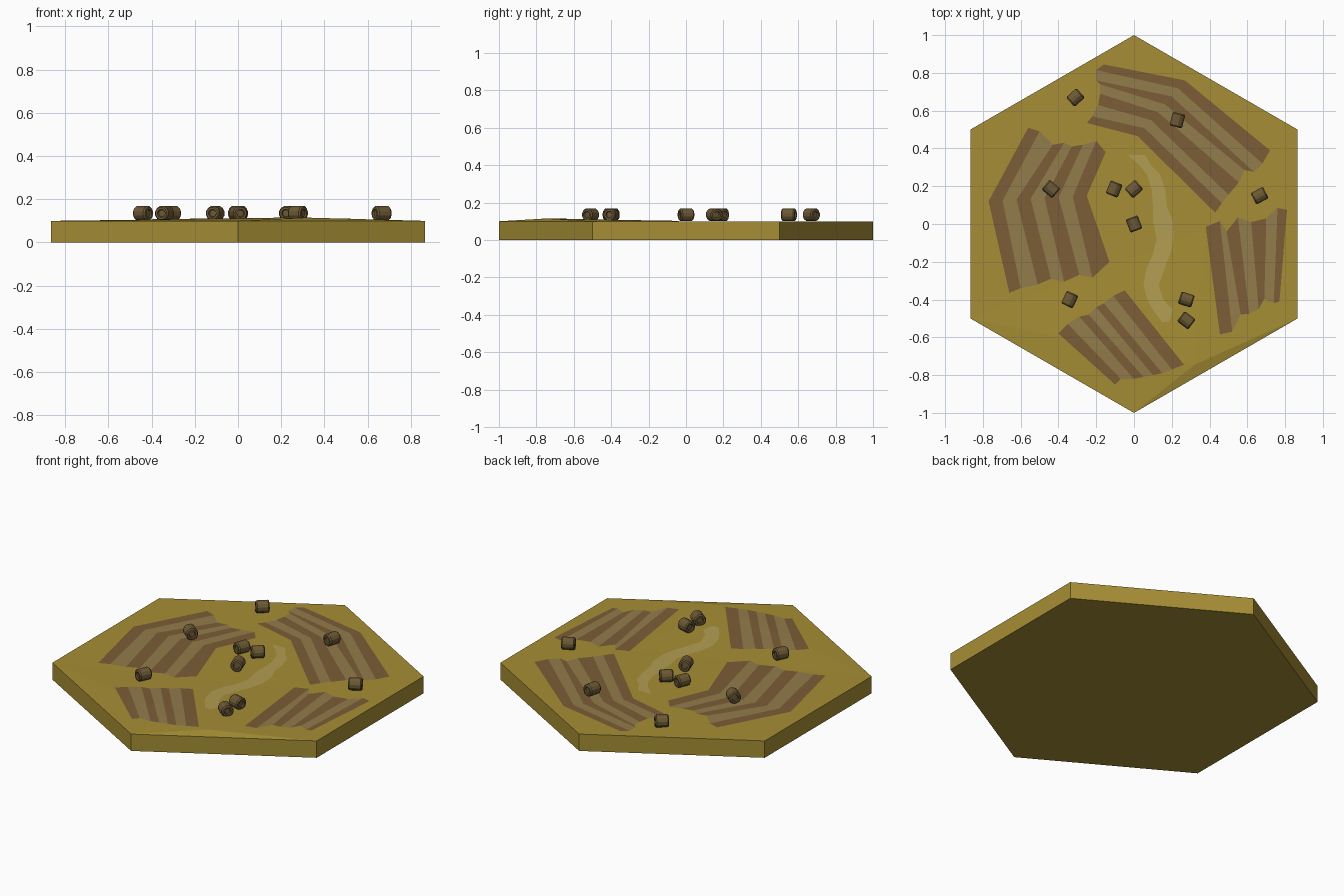
import bpy, bmesh, math
from mathutils import Vector, Matrix
from mathutils.bvhtree import BVHTree

if "Cube" in bpy.data.objects:
    bpy.data.objects.remove(bpy.data.objects["Cube"])


def material(name, rgb):
    m = bpy.data.materials.new(name)
    m.diffuse_color = (*rgb, 1)
    m.use_nodes = True
    m.node_tree.nodes["Principled BSDF"].inputs["Base Color"].default_value = m.diffuse_color
    return m


GROUND = material("dry_grass", (0.38, 0.27, 0.035))
SOIL = material("dark_soil", (0.20, 0.11, 0.037))
CROP = material("pale_crop", (0.29, 0.20, 0.07))
TRACK = material("sandy_track", (0.45, 0.34, 0.085))
HAY = material("hay", (0.15, 0.10, 0.036))


def add_object(name, verts, faces, mats, indices=None):
    me = bpy.data.meshes.new(name)
    me.from_pydata(verts, [], faces)
    for m in mats:
        me.materials.append(m)
    if indices:
        for p, i in zip(me.polygons, indices):
            p.material_index = i
    ob = bpy.data.objects.new(name, me)
    bpy.context.collection.objects.link(ob)
    return ob


# Hexagonal tile with a low knoll near the front right edge
H = 0.1
ring = [(math.sin(k * math.pi / 3), -math.cos(k * math.pi / 3)) for k in range(6)]
verts = [(x, y, 0) for x, y in ring] + [(x, y, H) for x, y in ring]
verts += [(0.32, -0.745, 0.115), (0.38, -0.03, H)]
P, Q = 12, 13
faces = [tuple(reversed(range(6)))]
faces += [(k, (k + 1) % 6, (k + 1) % 6 + 6, k + 6) for k in range(6)]
faces += [(6, 7, P), (7, Q, P), (Q, 11, P), (11, 6, P)]
faces += [(7, 8, Q), (8, 9, Q), (9, 10, Q), (10, 11, Q)]
add_object("hex_tile", verts, faces, [GROUND])
terrain = BVHTree.FromPolygons([Vector(v) for v in verts], faces)


def drape(x, y, lift=0.002):
    hit = terrain.ray_cast(Vector((x, y, 1)), Vector((0, 0, -1)))[0]
    return (x, y, (hit.z if hit else H) + lift)


def strips(name, lines, mats):
    """Join neighbouring polylines with draped quads, alternating materials."""
    n, vs, fs, ids = len(lines[0]), [], [], []
    for ln in lines:
        vs += [drape(*p) for p in ln]
    for i in range(len(lines) - 1):
        for j in range(n - 1):
            a = i * n + j
            fs.append((a, a + 1, a + n + 1, a + n))
            ids.append(i % len(mats))
    ob = add_object(name, vs, fs, mats, ids)
    bm = bmesh.new()
    bm.from_mesh(ob.data)
    for f in bm.faces:
        f.normal_update()
        if f.normal.z < 0:
            f.normal_flip()
    bm.to_mesh(ob.data)
    bm.free()


def field(name, starts, ends, bend=None):
    """Furrows from ragged starts to ragged ends, optionally kinked along a bend line."""
    lines, n = [], len(starts) - 1
    for i, (s, e) in enumerate(zip(starts, ends)):
        keys = [Vector(s), Vector(e)]
        if bend:
            keys.insert(1, Vector(bend[0]).lerp(Vector(bend[1]), i / n))
        pts = [keys[0]]
        for a, b in zip(keys, keys[1:]):
            pts += [a.lerp(b, k / 4) for k in range(1, 5)]
        lines.append(pts)
    strips(name, lines, [SOIL, CROP])


# Ploughed fields
field("left_field",
      [(-.56, .51), (-.50, .49), (-.43, .42), (-.37, .43), (-.33, .41), (-.27, .42), (-.20, .44), (-.15, .38)],
      [(-.66, -.365), (-.60, -.34), (-.51, -.32), (-.44, -.29), (-.37, -.305), (-.29, -.27), (-.22, -.285), (-.13, -.20)],
      [(-.77, .12), (-.25, .15)])
field("back_field",
      [(-.16, .845), (-.20, .815), (-.20, .76), (-.18, .74), (-.18, .69), (-.19, .63), (-.22, .57), (-.25, .535)],
      [(.72, .39), (.68, .32), (.635, .275), (.585, .285), (.555, .22), (.50, .155), (.465, .11), (.43, .06)],
      [(.27, .76), (.02, .465)])
field("right_field",
      [(.38, -.015), (.455, .015), (.49, -.04), (.55, .035), (.62, .01), (.70, .03), (.76, .085), (.81, .075)],
      [(.455, -.585), (.52, -.57), (.565, -.48), (.61, -.475), (.66, -.45), (.69, -.395), (.74, -.42), (.77, -.41)])
field("front_field",
      [(-.40, -.58), (-.35, -.53), (-.29, -.49), (-.24, -.48), (-.20, -.44), (-.16, -.42), (-.11, -.38), (-.05, -.35)],
      [(-.10, -.85), (-.07, -.82), (0, -.82), (.05, -.81), (.10, -.80), (.15, -.79), (.20, -.77), (.265, -.745)])

# Winding track: y, left edge, right edge
track = [(.365, -.03, .06), (.31, .03, .09), (.26, .07, .14), (.18, .095, .165), (.09, .10, .175),
         (.02, .10, .205), (-.08, .12, .21), (-.16, .10, .19), (-.24, .065, .16), (-.32, .05, .13),
         (-.40, .07, .155), (-.455, .10, .205), (-.52, .15, .185)]
strips("track", [[(l, y) for y, l, r in track], [(r, y) for y, l, r in track]], [TRACK])

# Round hay bales: revolved profile (distance along axis, radius) with a grooved end
half = [(.030, .011), (.030, .016), (.037, .019), (.037, .029), (.030, .035)]
profile = half + [(-a, r) for a, r in reversed(half)]
SIDES = 12


def bale(name, x, y, angle):
    rot = Matrix.Rotation(math.radians(angle), 3, 'Z')
    vs, fs = [], []
    for a, r in profile:
        for k in range(SIDES):
            t = 2 * math.pi * (k + .5) / SIDES
            vs.append(rot @ Vector((a, r * math.cos(t), r * math.sin(t))) + Vector((x, y, H + .035)))
    for i in range(len(profile) - 1):
        for k in range(SIDES):
            b, c = i * SIDES + k, i * SIDES + (k + 1) % SIDES
            fs.append((b, b + SIDES, c + SIDES, c))
    last = (len(profile) - 1) * SIDES
    fs += [tuple(range(SIDES)), tuple(last + k for k in reversed(range(SIDES)))]
    add_object(name, vs, fs, [HAY])


bales = [(-.31, .67, 42), (.23, .55, 76), (-.44, .185, -40), (-.105, .185, 68), (0, .185, 42),
         (.665, .15, 28), (0, 0, -70), (-.34, -.40, 65), (.277, -.40, -17), (.277, -.51, -37)]
for i, b in enumerate(bales):
    bale(f"hay_bale_{i + 1}", *b)
